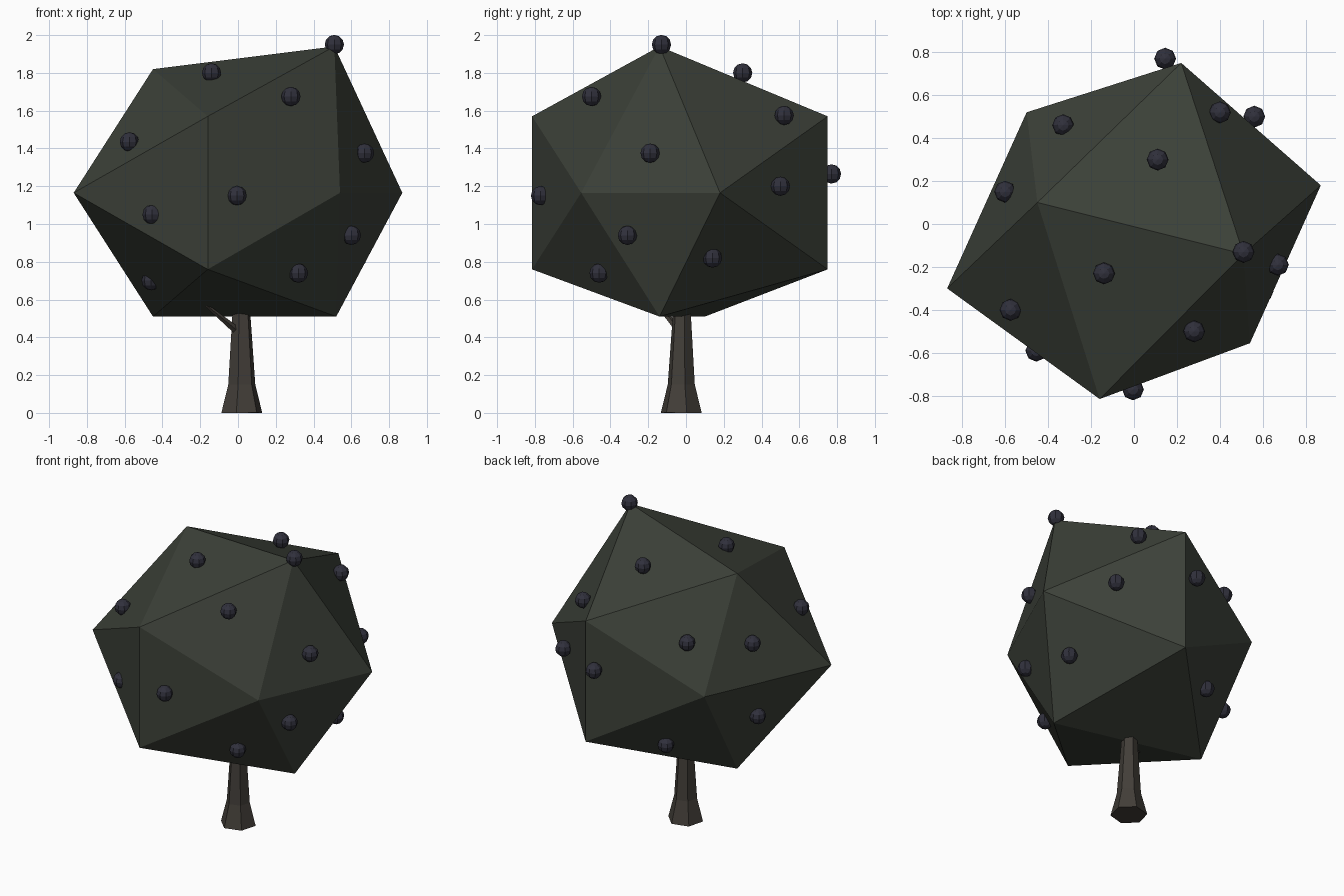
import bpy, bmesh, math
from mathutils import Vector

if "Cube" in bpy.data.objects:
    bpy.data.objects.remove(bpy.data.objects["Cube"])


def material(name, rgb):
    m = bpy.data.materials.new(name)
    m.diffuse_color = (*rgb, 1)
    m.use_nodes = True
    m.node_tree.nodes["Principled BSDF"].inputs["Base Color"].default_value = m.diffuse_color
    return m


def finish(name, bm, mat):
    bmesh.ops.recalc_face_normals(bm, faces=bm.faces)
    me = bpy.data.meshes.new(name)
    bm.to_mesh(me)
    bm.free()
    me.materials.append(mat)
    ob = bpy.data.objects.new(name, me)
    bpy.context.collection.objects.link(ob)
    return ob


def tapered_tube(name, rings, sides, turn, mat):
    """Rings of (x, y, z, radius) joined along their path."""
    bm = bmesh.new()
    axis = Vector(rings[-1][:3]) - Vector(rings[0][:3])
    q = Vector((0, 0, 1)).rotation_difference(axis)
    loops = []
    for x, y, z, r in rings:
        loops.append([bm.verts.new(Vector((x, y, z)) + q @ Vector((
            r * math.cos(turn + math.tau * i / sides),
            r * math.sin(turn + math.tau * i / sides), 0)))
            for i in range(sides)])
    for a, b in zip(loops, loops[1:]):
        for i in range(sides):
            j = (i + 1) % sides
            bm.faces.new((a[i], a[j], b[j], b[i]))
    bm.faces.new(loops[0])
    bm.faces.new(loops[-1])
    return finish(name, bm, mat)


leaf = material("leaf", (0.045, 0.052, 0.040))
bark = material("bark", (0.055, 0.048, 0.040))
fruit = material("fruit", (0.030, 0.030, 0.045))

# Crown: a stretched icosahedron with one raised top corner
corners = [(-0.45, 0.10, 1.82), (0.51, -0.14, 1.94),
           (-0.45, 0.10, 0.51), (0.52, -0.14, 0.51),
           (-0.87, -0.30, 1.165), (-0.50, 0.52, 1.165),
           (0.87, 0.18, 1.165), (0.54, -0.555, 1.165)]
for z in (0.76, 1.57):
    corners += [(-0.16, -0.815, z), (0.22, 0.75, z)]
bm = bmesh.new()
for c in corners:
    bm.verts.new(c)
bmesh.ops.convex_hull(bm, input=bm.verts)
finish("crown", bm, leaf)

# Trunk with flared foot, and a small side branch
tapered_tube("trunk", [(0.02, -0.025, 0, 0.112), (0.02, -0.025, 0.15, 0.074),
                       (0.018, -0.022, 0.51, 0.05), (0.015, -0.02, 0.85, 0.035)],
             6, math.radians(15), bark)
tapered_tube("side_branch", [(0.0, -0.03, 0.43, 0.022),
                             (-0.18, -0.16, 0.58, 0.008)], 5, 0, bark)

# Berries dotted over the crown faces
berries = [(0.51, -0.13, 1.95), (-0.14, -0.23, 1.80), (0.11, 0.30, 1.80),
           (0.28, -0.50, 1.675), (-0.575, -0.40, 1.435), (-0.60, 0.15, 1.41),
           (0.67, -0.19, 1.375), (-0.33, 0.46, 1.46), (0.40, 0.52, 1.575),
           (0.145, 0.77, 1.265), (0.56, 0.50, 1.20), (-0.005, -0.77, 1.15),
           (-0.455, -0.59, 1.05), (0.60, -0.31, 0.94), (0.32, -0.46, 0.74),
           (0.63, 0.14, 0.82), (-0.46, -0.17, 0.70), (-0.61, 0.11, 0.91),
           (-0.18, 0.47, 0.74)]
for n, p in enumerate(berries, 1):
    bm = bmesh.new()
    bmesh.ops.create_uvsphere(bm, u_segments=8, v_segments=6, radius=0.051)
    finish(f"berry_{n}", bm, fruit).location = p
